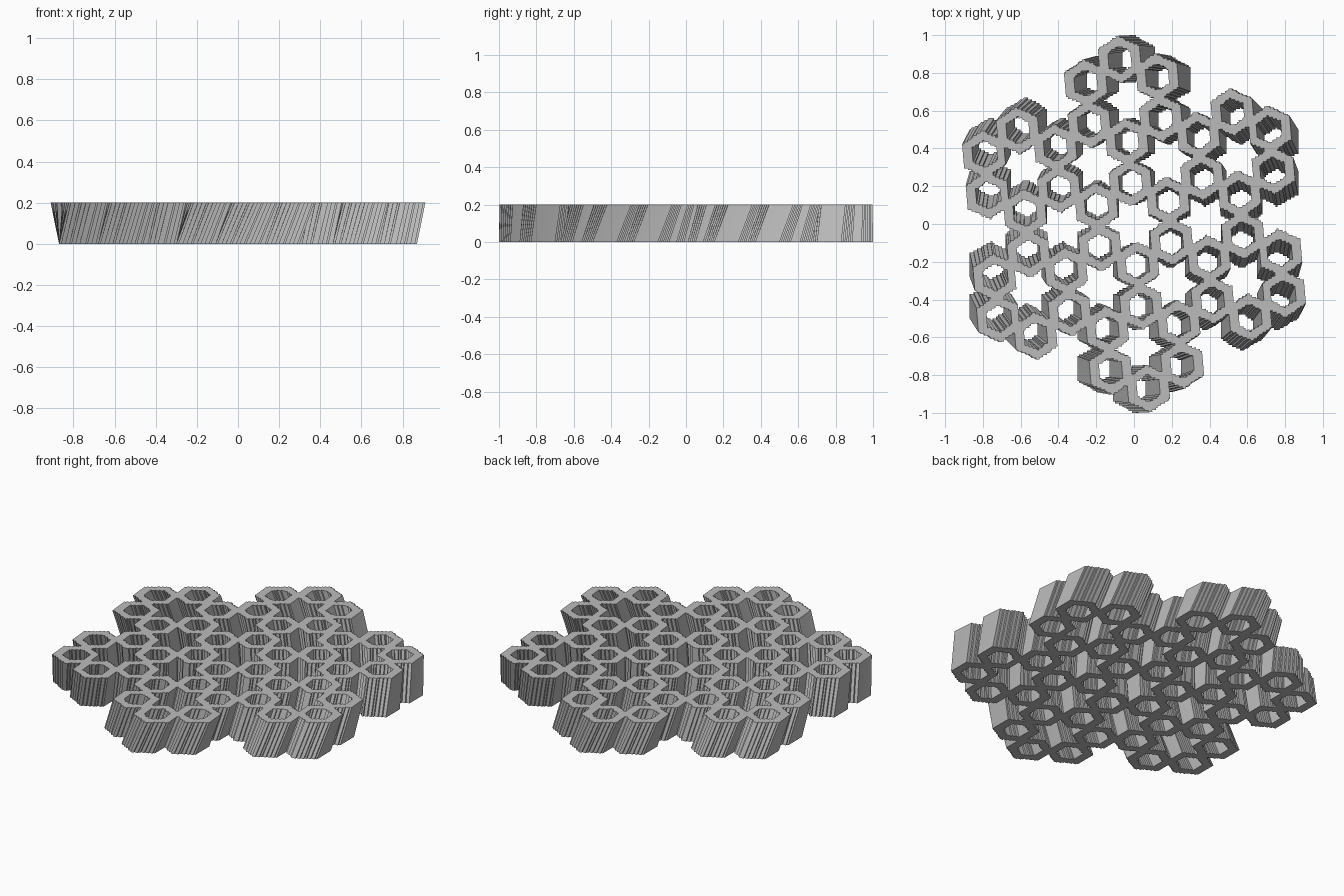
import bpy
import bmesh
from math import sin, cos, radians, pi
from mathutils import Matrix

cube = bpy.data.objects.get("Cube")
if cube:
    bpy.data.objects.remove(cube, do_unlink=True)

SPACING = 0.2185          # distance between touching ring centres
OUTER = 1 - 4 * SPACING   # ring corner radius
INNER = 0.072             # hole corner radius
STEP = 0.01               # size of the stair steps on slanted walls
HEIGHT = 0.2
TWIST = radians(5)

# Plain grey material
grey = bpy.data.materials.new("grey")
grey.use_nodes = True
colour = (0.5, 0.5, 0.5, 1)
grey.diffuse_color = colour
grey.node_tree.nodes["Principled BSDF"].inputs["Base Color"].default_value = colour


def six(radius):
    """Six points on a circle, the first one straight back."""
    return [(radius * cos(pi / 2 + k * pi / 3), radius * sin(pi / 2 + k * pi / 3))
            for k in range(6)]


def hex_radius(x, y):
    """Corner radius of the centred hexagon that passes through the point."""
    x, y = abs(x), abs(y)
    return max(x, x / 2 + y * cos(pi / 6)) / cos(pi / 6)


# Seven clusters of six hexagonal rings, gathered as stepped cells
cells = set()
reach = int(OUTER / STEP) + 2
for cx, cy in [(0, 0)] + six(3 * SPACING):
    for rx, ry in six(SPACING):
        x0, y0 = cx + rx, cy + ry
        i0, j0 = round(x0 / STEP), round(y0 / STEP)
        for i in range(i0 - reach, i0 + reach):
            for j in range(j0 - reach, j0 + reach):
                r = hex_radius((i + 0.5) * STEP - x0, (j + 0.5) * STEP - y0)
                if INNER < r < OUTER:
                    cells.add((i, j))

# Flat lattice of stepped rings
bm = bmesh.new()
corners = {}


def corner(i, j):
    if (i, j) not in corners:
        corners[i, j] = bm.verts.new((i * STEP, j * STEP, 0))
    return corners[i, j]


for i, j in sorted(cells):
    bm.faces.new([corner(i, j), corner(i + 1, j), corner(i + 1, j + 1), corner(i, j + 1)])

# Raise the lattice and twist its top
raised = bmesh.ops.extrude_face_region(bm, geom=bm.faces[:], use_keep_orig=True)["geom"]
top = [v for v in raised if isinstance(v, bmesh.types.BMVert)]
bmesh.ops.transform(bm, verts=top, matrix=Matrix.Translation((0, 0, HEIGHT)) @ Matrix.Rotation(TWIST, 4, "Z"))
bmesh.ops.recalc_face_normals(bm, faces=bm.faces[:])

mesh = bpy.data.meshes.new("twisted_hexagon_lattice")
bm.to_mesh(mesh)
bm.free()
mesh.materials.append(grey)
lattice = bpy.data.objects.new("twisted_hexagon_lattice", mesh)
bpy.context.collection.objects.link(lattice)
